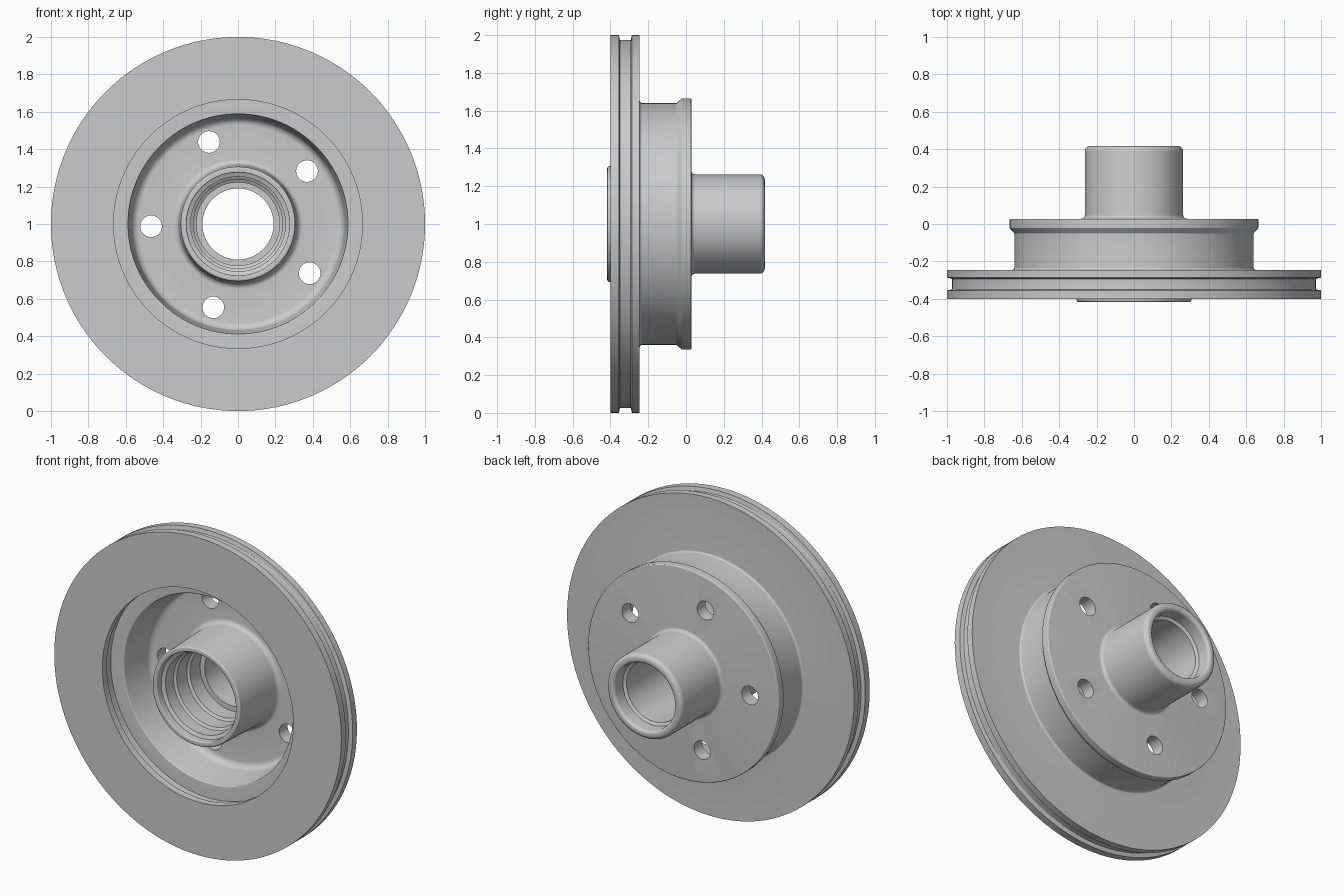
import bpy, bmesh, math
from mathutils import Vector, Matrix

if "Cube" in bpy.data.objects:
    bpy.data.objects.remove(bpy.data.objects["Cube"])

SEG = 128
CENTRE_Z = 1.0


def rounded(points, steps=5):
    """Closed (radius, y, fillet) outline -> outline with rounded corners."""
    out = []
    n = len(points)
    for i, (r, y, f) in enumerate(points):
        p = Vector((r, y))
        if f == 0:
            out.append(p)
            continue
        a = (Vector(points[i - 1][:2]) - p).normalized()
        b = (Vector(points[(i + 1) % n][:2]) - p).normalized()
        half = a.angle(b) / 2
        reach = f / math.tan(half)
        centre = p + (a + b).normalized() * f / math.sin(half)
        va, vb = p + a * reach - centre, p + b * reach - centre
        for k in range(steps + 1):
            t = k / steps
            out.append(centre + (va * (1 - t) + vb * t).normalized() * f)
    return out


def lathe(name, points):
    """Spin a closed outline around the y axis."""
    prof = rounded(points)
    bm = bmesh.new()
    rings = []
    for s in range(SEG):
        a = 2 * math.pi * s / SEG
        rings.append([bm.verts.new((p.x * math.cos(a), p.y, CENTRE_Z + p.x * math.sin(a)))
                      for p in prof])
    n = len(prof)
    for s in range(SEG):
        r0, r1 = rings[s], rings[(s + 1) % SEG]
        for i in range(n):
            j = (i + 1) % n
            bm.faces.new((r0[i], r0[j], r1[j], r1[i]))
    bmesh.ops.recalc_face_normals(bm, faces=bm.faces)
    return to_object(name, bm)


def to_object(name, bm):
    me = bpy.data.meshes.new(name)
    bm.to_mesh(me)
    bm.free()
    ob = bpy.data.objects.new(name, me)
    bpy.context.collection.objects.link(ob)
    return ob


# Whole cross-section: friction ring, hat and bearing hub
outline = [
    # outer rim with its shallow groove
    (1.0, -0.40, 0), (1.0, -0.355, 0), (0.974, -0.35, 0.004),
    (0.974, -0.292, 0.004), (1.0, -0.287, 0), (1.0, -0.245, 0),
    # hat outside and flange
    (0.64, -0.245, 0.012), (0.64, -0.05, 0.01), (0.665, -0.022, 0.004), (0.665, 0.028, 0.006),
    # rear hub barrel
    (0.263, 0.028, 0.02), (0.263, 0.417, 0.028), (0.208, 0.417, 0.018),
    # stepped bore, back to front
    (0.208, 0.33, 0), (0.19, 0.32, 0), (0.19, -0.06, 0), (0.222, -0.06, 0),
    (0.222, -0.16, 0), (0.238, -0.17, 0), (0.238, -0.27, 0),
    (0.253, -0.28, 0), (0.253, -0.36, 0), (0.275, -0.37, 0), (0.275, -0.417, 0.006),
    # front hub collar and hat inside
    (0.306, -0.417, 0.01), (0.318, -0.055, 0.03), (0.565, -0.055, 0.04),
    (0.588, -0.295, 0.006),
    # ledge and undercut behind the front friction plate
    (0.68, -0.295, 0), (0.68, -0.355, 0), (0.665, -0.355, 0), (0.665, -0.40, 0),
]
rotor = lathe("brake_rotor", outline)

# Five wheel bolt holes
bm = bmesh.new()
for i in range(5):
    a = math.radians(37.5 + 72 * i)
    place = Matrix.Translation((0.465 * math.cos(a), 0, CENTRE_Z + 0.465 * math.sin(a)))
    bmesh.ops.create_cone(bm, cap_ends=True, segments=32, radius1=0.058, radius2=0.058,
                          depth=0.3, matrix=place @ Matrix.Rotation(math.pi / 2, 4, 'X'))
cutter = to_object("bolt_hole_cutter", bm)
cutter.hide_render = True

mod = rotor.modifiers.new("bolt_holes", 'BOOLEAN')
mod.operation = 'DIFFERENCE'
mod.solver = 'EXACT'
mod.object = cutter
bpy.context.view_layer.objects.active = rotor
rotor.select_set(True)
bpy.ops.object.modifier_apply(modifier=mod.name)
bpy.data.objects.remove(cutter)

# Smooth curves, crisp machined edges
bpy.ops.object.shade_smooth_by_angle(angle=math.radians(30))
